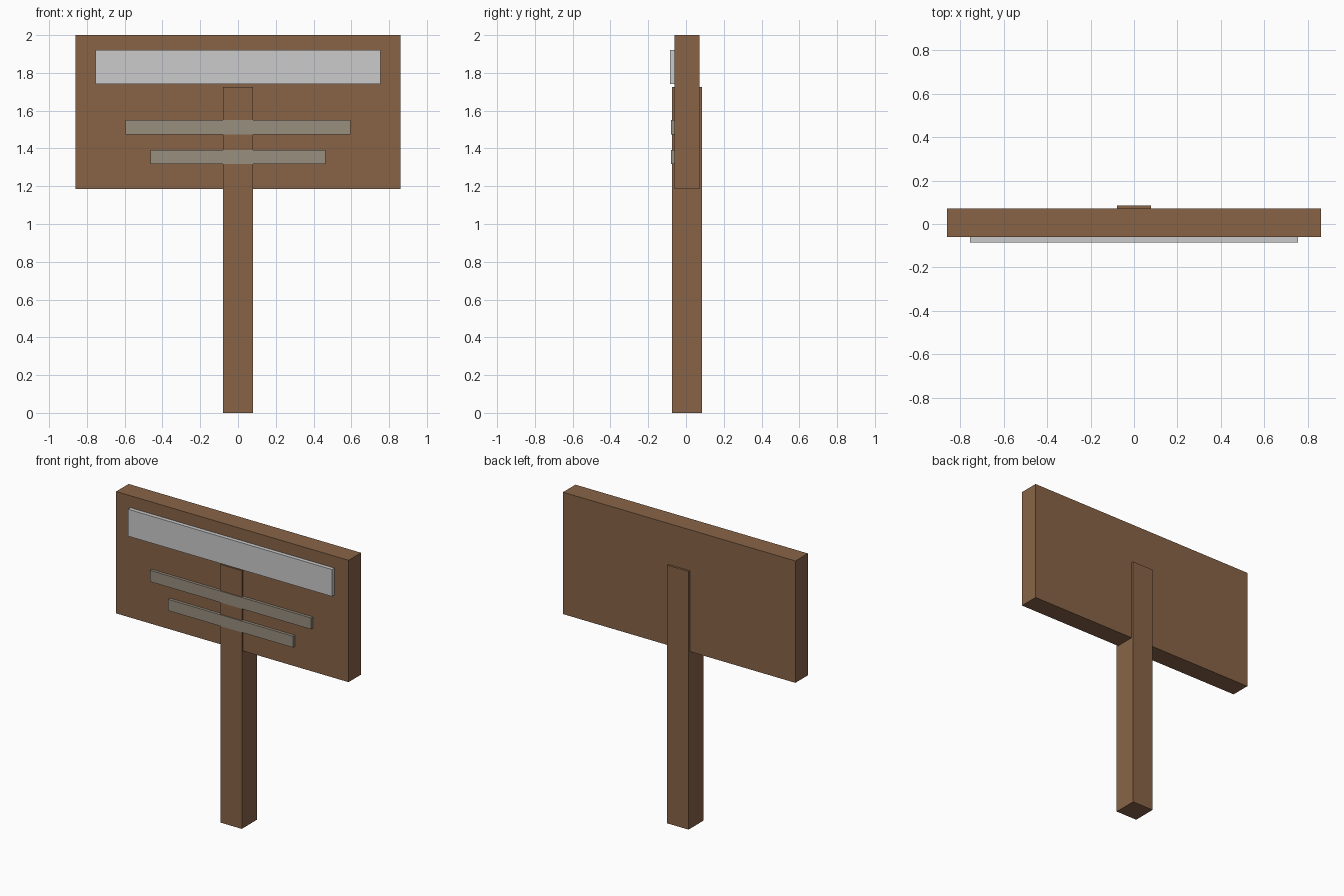
import bpy

if "Cube" in bpy.data.objects:
    bpy.data.objects.remove(bpy.data.objects["Cube"])


def material(name, srgb):
    """Flat colour from 0-255 screen values, stored as linear."""
    def lin(c):
        c /= 255
        return c / 12.92 if c <= 0.04045 else ((c + 0.055) / 1.055) ** 2.4
    m = bpy.data.materials.new(name)
    m.diffuse_color = (*[lin(c) for c in srgb], 1)
    m.use_nodes = True
    m.node_tree.nodes["Principled BSDF"].inputs["Base Color"].default_value = m.diffuse_color
    return m


def box(name, mat, half_width, y, z):
    """Box centred on x = 0 between the given y and z limits."""
    bpy.ops.mesh.primitive_cube_add(
        size=1, location=(0, (y[0] + y[1]) / 2, (z[0] + z[1]) / 2))
    ob = bpy.context.object
    ob.name = name
    ob.scale = (2 * half_width, y[1] - y[0], z[1] - z[0])
    bpy.ops.object.transform_apply(location=False, rotation=False, scale=True)
    ob.data.materials.append(mat)
    return ob


wood = material("brown wood", (136, 100, 71))
white = material("pale grey", (203, 203, 203))
grey = material("warm grey", (152, 142, 126))

BOARD_FRONT = -0.06

# Post and the board it passes through
box("post", wood, 0.079, (-0.073, 0.086), (0, 1.726))
box("board", wood, 0.86, (BOARD_FRONT, 0.072), (1.185, 2))

# Raised heading panel
box("heading_panel", white, 0.755, (-0.086, BOARD_FRONT), (1.74, 1.92))

# Thin strips below the heading
for i, (half_width, bottom) in enumerate([(0.596, 1.475), (0.463, 1.317)]):
    box(f"text_strip_{i + 1}", grey, half_width,
        (-0.079, BOARD_FRONT), (bottom, bottom + 0.076))
